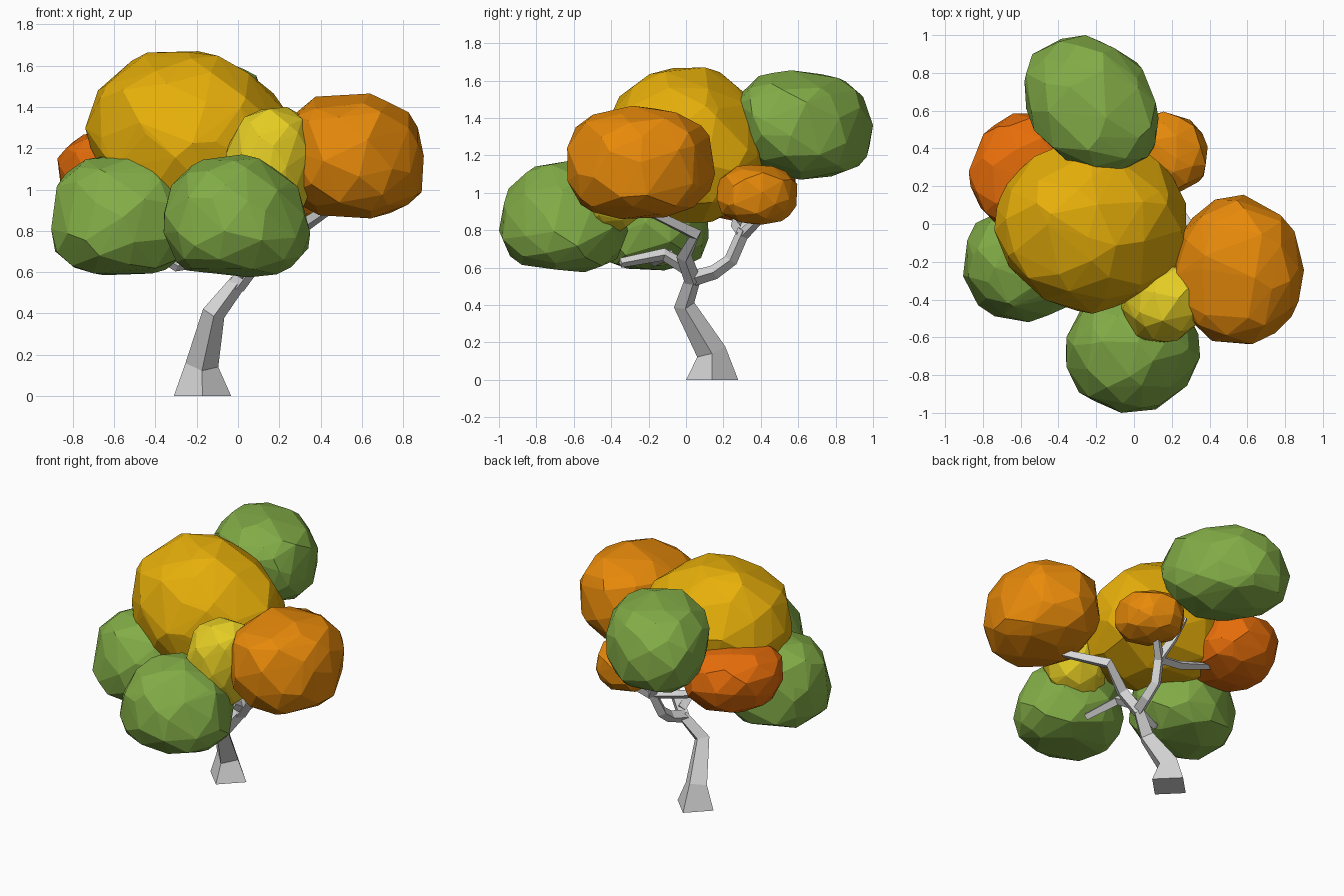
import bpy, bmesh, math, random
from mathutils import Vector

if "Cube" in bpy.data.objects:
    bpy.data.objects.remove(bpy.data.objects["Cube"])

random.seed(4)


def material(name, rgb):
    m = bpy.data.materials.new(name)
    m.diffuse_color = [((c / 255 + 0.055) / 1.055) ** 2.4 for c in rgb] + [1]
    m.use_nodes = True
    m.node_tree.nodes["Principled BSDF"].inputs["Base Color"].default_value = m.diffuse_color
    return m


GREEN = material("leaf green", (131, 173, 71))
GOLD = material("gold", (232, 176, 10))
YELLOW = material("yellow", (230, 206, 36))
ORANGE = material("orange", (232, 138, 10))
RUST = material("deep orange", (232, 110, 10))
GREY = material("bark grey", (215, 215, 215))


def add(name, bm, mat):
    bmesh.ops.recalc_face_normals(bm, faces=bm.faces)
    me = bpy.data.meshes.new(name)
    bm.to_mesh(me)
    bm.free()
    me.materials.append(mat)
    ob = bpy.data.objects.new(name, me)
    bpy.context.collection.objects.link(ob)
    return ob


def foliage(name, mat, xs, ys, zs, kxy=0, kxz=0, kyz=0, taper=0, box=0.8, n=62):
    """Faceted boulder: hull of scattered sphere points, leaned, fitted to a box."""
    pts = []
    for i in range(n):
        z = 1 - 2 * (i + 0.5) / n
        a = i * 2.39996
        r = math.sqrt(1 - z * z)
        p = Vector((r * math.cos(a), r * math.sin(a), z))
        p += Vector([random.uniform(-0.16, 0.16) for _ in range(3)])
        p = p.normalized() * random.uniform(0.97, 1.03)
        # squarer side profile, round plan
        r = math.hypot(p.x, p.y)
        f = r ** (box - 1) * (1 - taper * p.z)
        z = math.copysign(abs(p.z) ** box, p.z)
        x, y = p.x * f, p.y * f
        pts.append(Vector((x + kxy * y + kxz * z, y + kyz * z, z)))
    for axis, (lo, hi) in enumerate((xs, ys, zs)):
        a = min(p[axis] for p in pts)
        b = max(p[axis] for p in pts)
        for p in pts:
            p[axis] = lo + (p[axis] - a) / (b - a) * (hi - lo)
    bm = bmesh.new()
    for p in pts:
        bm.verts.new(p)
    bmesh.ops.convex_hull(bm, input=bm.verts[:])
    bmesh.ops.delete(bm, geom=[v for v in bm.verts if not v.link_faces], context='VERTS')
    return add(name, bm, mat)


def limb(name, path, radii, flat_base=False):
    """Four-sided tapering tube along a path."""
    path = [Vector(p) for p in path]
    bm = bmesh.new()
    rings = []
    for i, (p, r) in enumerate(zip(path, radii)):
        d = (path[min(i + 1, len(path) - 1)] - path[max(i - 1, 0)]).normalized()
        if flat_base and i == 0:
            d = Vector((0, 0, 1))
        u = (Vector((1, 0, 0)) - d * d.x).normalized() if abs(d.x) < 0.8 else \
            (Vector((0, 0, 1)) - d * d.z).normalized()
        if rings:
            u = (last - d * last.dot(d)).normalized()
        last = u
        w = d.cross(u)
        rings.append([bm.verts.new(p + r * (u * math.cos(k * math.pi / 2) + w * math.sin(k * math.pi / 2)))
                      for k in range(4)])
    for a, b in zip(rings, rings[1:]):
        for k in range(4):
            bm.faces.new((a[k], a[(k + 1) % 4], b[(k + 1) % 4], b[k]))
    bm.faces.new(rings[0])
    bm.faces.new(rings[-1])
    return add(name, bm, GREY)


# Foliage clumps
foliage("crown_gold", GOLD, (-0.74, 0.28), (-0.475, 0.45), (0.84, 1.67), kxz=-0.12, taper=0.1, box=0.92, n=75)
foliage("clump_front_left", GREEN, (-0.905, -0.21), (-0.52, 0.12), (0.585, 1.18), kxy=0.05, taper=0.14)
foliage("clump_front", GREEN, (-0.36, 0.35), (-1.0, -0.31), (0.575, 1.17), kxy=0.05, kxz=-0.06, taper=0.18)
foliage("clump_back", GREEN, (-0.58, 0.13), (0.27, 1.0), (1.07, 1.655), kxy=-0.22, kyz=-0.1)
foliage("clump_right", ORANGE, (0.22, 0.90), (-0.635, 0.155), (0.86, 1.465), kxz=-0.06)
foliage("clump_back_small", ORANGE, (-0.01, 0.39), (0.165, 0.595), (0.83, 1.15), kxy=-0.1, n=48)
foliage("clump_left", RUST, (-0.875, -0.28), (-0.03, 0.585), (0.85, 1.275), kxy=0.1, kxz=-0.1)
foliage("clump_front_yellow", YELLOW, (-0.08, 0.38), (-0.63, -0.2), (0.79, 1.40), kxy=0.1, kxz=0.15)

# Trunk
limb("trunk", [(-0.172, 0.14, 0), (-0.175, 0.135, 0.15), (-0.118, -0.01, 0.40), (0.0, 0.04, 0.55)],
     [0.139, 0.08, 0.056, 0.042], flat_base=True)

# Branches
limb("branch_right", [(-0.01, 0.035, 0.53), (0.09, -0.01, 0.66), (0.25, 0.05, 0.78), (0.46, -0.24, 0.92)],
     [0.044, 0.042, 0.038, 0.026])
limb("branch_back", [(-0.01, 0.03, 0.54), (0.02, 0.15, 0.575), (0.02, 0.24, 0.64), (0.05, 0.31, 0.80)],
     [0.042, 0.039, 0.037, 0.035])
limb("branch_back_high", [(0.05, 0.31, 0.78), (-0.02, 0.36, 0.92), (-0.06, 0.43, 1.06)], [0.034, 0.03, 0.022])
limb("branch_back_small", [(0.04, 0.3, 0.77), (0.13, 0.38, 0.85), (0.16, 0.4, 0.93)], [0.032, 0.028, 0.02])
limb("branch_left", [(0.05, 0.3, 0.78), (-0.15, 0.27, 0.82), (-0.46, 0.28, 0.92)], [0.032, 0.03, 0.02])
limb("branch_front", [(0.02, 0.03, 0.58), (0.03, -0.12, 0.67), (0.1, -0.35, 0.625)], [0.038, 0.034, 0.026])
limb("branch_front_left", [(0.03, -0.08, 0.66), (-0.14, -0.12, 0.66), (-0.3, -0.17, 0.63), (-0.42, -0.2, 0.7)],
     [0.034, 0.032, 0.027, 0.02])
